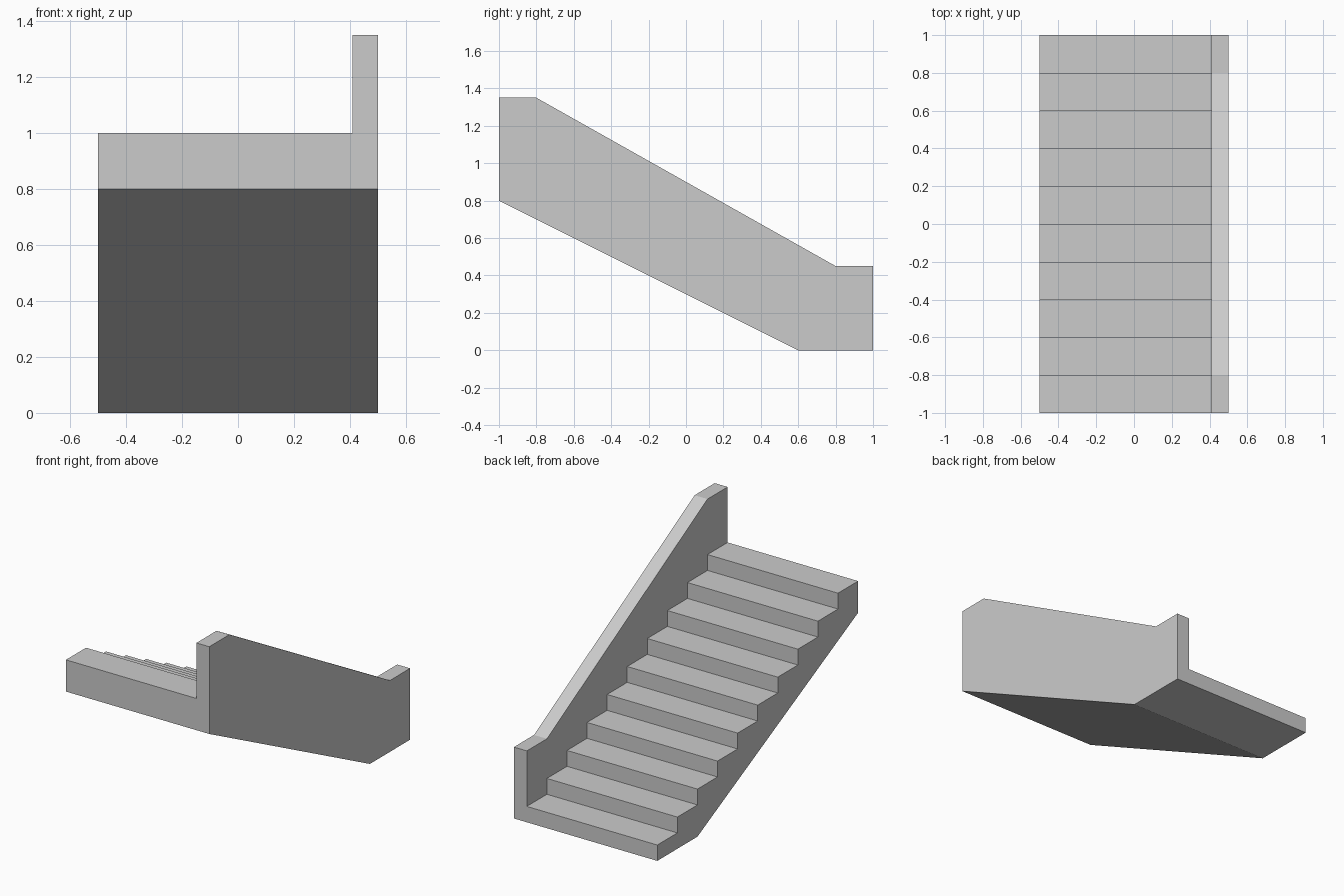
import bpy, bmesh

if "Cube" in bpy.data.objects:
    bpy.data.objects.remove(bpy.data.objects["Cube"])

STEPS, TREAD, RISE = 10, 0.2, 0.1


def extrude_profile(name, profile, x0, x1):
    """Extrude a (y, z) outline along x into a closed solid."""
    bm = bmesh.new()
    face = bm.faces.new([bm.verts.new((x0, y, z)) for y, z in profile])
    result = bmesh.ops.extrude_face_region(bm, geom=[face])
    moved = [v for v in result["geom"] if isinstance(v, bmesh.types.BMVert)]
    bmesh.ops.translate(bm, verts=moved, vec=(x1 - x0, 0, 0))
    bmesh.ops.recalc_face_normals(bm, faces=bm.faces)
    mesh = bpy.data.meshes.new(name)
    bm.to_mesh(mesh)
    bm.free()
    obj = bpy.data.objects.new(name, mesh)
    bpy.context.collection.objects.link(obj)
    return obj


# Sloped underside shared by the flight and the side wall
underside = [(-1, 0.8), (0.6, 0), (1, 0)]

# Flight of steps, climbing from the back to the front
treads = []
for i in range(STEPS):
    y, z = 1 - i * TREAD, (i + 1) * RISE
    treads += [(y, z), (y - TREAD, z)]
extrude_profile("stair_flight", underside + treads, -0.5, 0.41)

# Solid balustrade wall on the right side
wall_top = [(1, 0.45), (0.8, 0.45), (-0.8, 1.35), (-1, 1.35)]
extrude_profile("side_wall", underside + wall_top, 0.41, 0.5)
